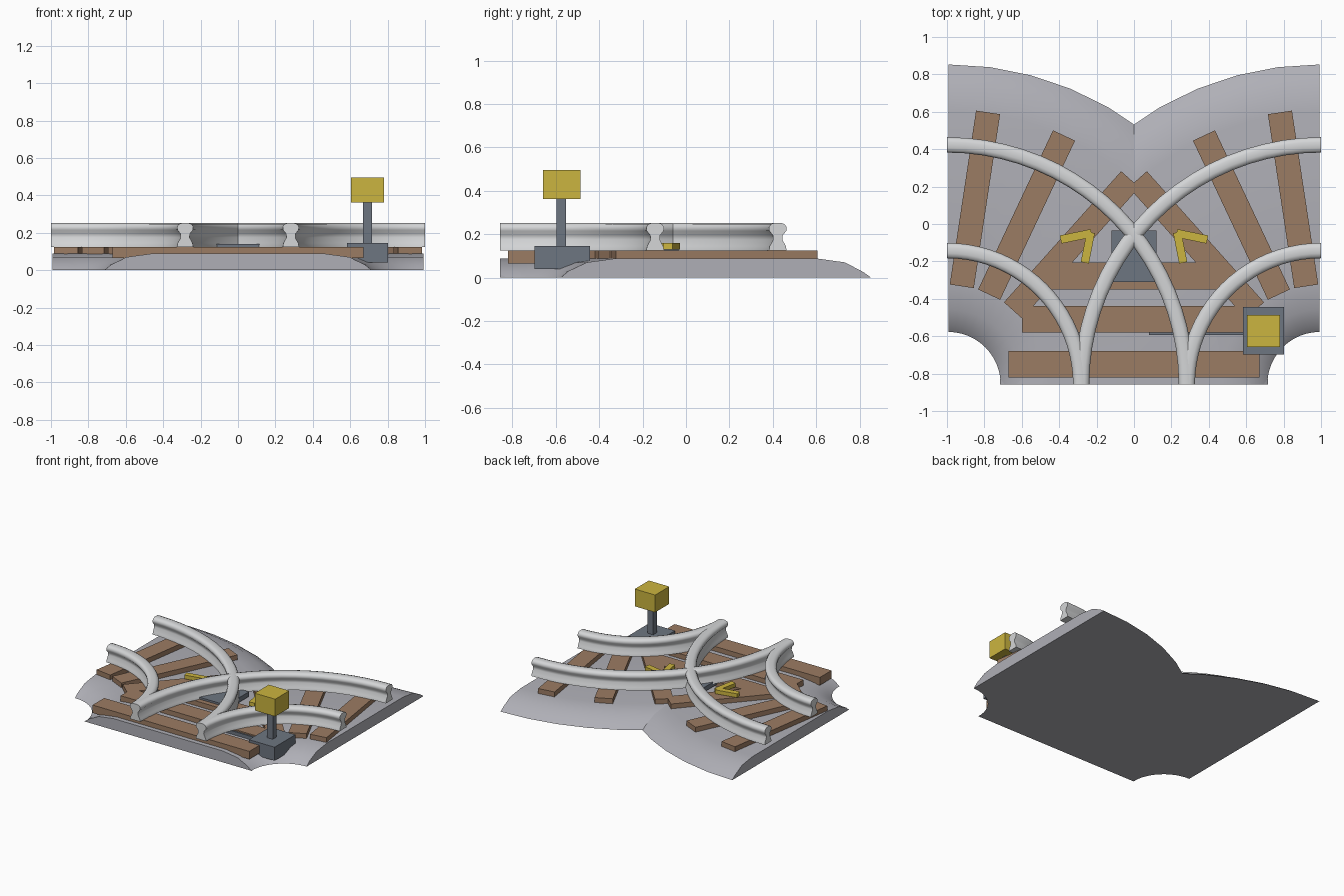
import bpy, bmesh, math
from mathutils import Matrix, Vector

cube = bpy.data.objects.get("Cube")
if cube:
    bpy.data.objects.remove(cube, do_unlink=True)


def material(name, rgb):
    m = bpy.data.materials.new(name)
    m.use_nodes = True
    m.diffuse_color = (*rgb, 1)
    m.node_tree.nodes["Principled BSDF"].inputs["Base Color"].default_value = (*rgb, 1)
    return m


GRAVEL = material("gravel grey", (0.43, 0.43, 0.47))
STEEL = material("rail steel", (0.66, 0.67, 0.68))
WOOD = material("sleeper brown", (0.33, 0.2, 0.125))
SLATE = material("slate grey", (0.155, 0.18, 0.22))
YELLOW = material("signal yellow", (0.6, 0.46, 0.05))

CENTRE_Y = -0.857   # both curves turn about the points (+-1, CENTRE_Y)


def finish(name, bm, mat, smooth=False):
    bmesh.ops.recalc_face_normals(bm, faces=bm.faces)
    mesh = bpy.data.meshes.new(name)
    bm.to_mesh(mesh)
    bm.free()
    mesh.materials.append(mat)
    obj = bpy.data.objects.new(name, mesh)
    bpy.context.collection.objects.link(obj)
    if smooth:
        mesh.polygons.foreach_set("use_smooth", [True] * len(mesh.polygons))
        mesh.set_sharp_from_angle(angle=math.radians(40))
    return obj


def box(name, mat, centre, size, angle=0):
    bm = bmesh.new()
    bmesh.ops.create_cube(bm, size=1)
    turn = Matrix.Translation(centre) @ Matrix.Rotation(angle, 4, "Z")
    bm.transform(turn @ Matrix.Diagonal((*size, 1)))
    return finish(name, bm, mat)


def sweep(name, mat, profile, side, steps, centre_x=1.0):
    """Turn a closed (radius, height) profile a quarter circle about a corner."""
    bm = bmesh.new()
    rings = []
    for i in range(steps + 1):
        a = math.pi / 2 * i / steps
        rings.append([bm.verts.new((side * (centre_x - r * math.cos(a)),
                                    CENTRE_Y + r * math.sin(a), z))
                      for r, z in profile])
    n = len(profile)
    for a, b in zip(rings, rings[1:]):
        for k in range(n):
            bm.faces.new((a[k], a[(k + 1) % n], b[(k + 1) % n], b[k]))
    bm.faces.new(rings[0])
    bm.faces.new(rings[-1])
    return finish(name, bm, mat, smooth=True)


# Cross-sections: gravel bed by radius, rail by half-width
bed = [(0.28, 0), (0.315, 0.03), (0.40, 0.07), (0.53, 0.088),
       (1.46, 0.088), (1.59, 0.07), (1.675, 0.025), (1.71, 0)]
half_rail = [(0.041, 0.125), (0.037, 0.145), (0.021, 0.175), (0.023, 0.195),
             (0.039, 0.215), (0.041, 0.232), (0.032, 0.246), (0.015, 0.252)]
rail = half_rail + [(-x, z) for x, z in reversed(half_rail)]

for side, label in ((-1, "right"), (1, "left")):
    sweep(f"gravel_bed_{label}", GRAVEL, bed, side, 12, 0.993)
    for radius, which in ((0.715, "inner"), (1.28, "outer")):
        sweep(f"{which}_rail_{label}", STEEL,
              [(radius + x, z) for x, z in rail], side, 20)

    # Sleepers fanned across the curve
    for i, degrees in enumerate((8.6, 25.2, 41.8)):
        a = math.radians(degrees)
        x, y = side * (1 - math.sin(a)), CENTRE_Y + math.cos(a)
        box(f"fan_sleeper_{label}_{i + 1}", WOOD, (x, y, 0.0925),
            (0.13, 0.94, 0.065), side * a)

    # Direction arrow made of two bars meeting at the tip
    tip = Vector((side * 0.232, -0.05))
    for i, end in enumerate(((0.387, -0.082), (0.262, -0.202))):
        d = Vector((side * end[0], end[1])) - tip
        mid = tip + d / 2
        box(f"arrow_bar_{label}_{i + 1}", YELLOW, (mid.x, mid.y, 0.145),
            (d.length + 0.01, 0.044, 0.03), math.atan2(d.y, d.x))

# Straight sleepers at the shared end of the tracks
for i, (y, half) in enumerate(((-0.75, 0.672), (-0.51, 0.6), (-0.278, 0.5))):
    box(f"straight_sleeper_{i + 1}", WOOD, (0, y, 0.0945), (half * 2, 0.142, 0.061))

# Switch plate, rod and signal
box("switch_plate", SLATE, (0, -0.173, 0.122), (0.24, 0.275, 0.036))
box("switch_rod", SLATE, (0.34, -0.575, 0.1), (0.52, 0.036, 0.03))
box("signal_base", SLATE, (0.692, -0.57, 0.0925), (0.22, 0.255, 0.105))
box("signal_post", SLATE, (0.692, -0.575, 0.25), (0.048, 0.044, 0.23))
box("signal_lamp", YELLOW, (0.692, -0.572, 0.429), (0.175, 0.172, 0.134))
